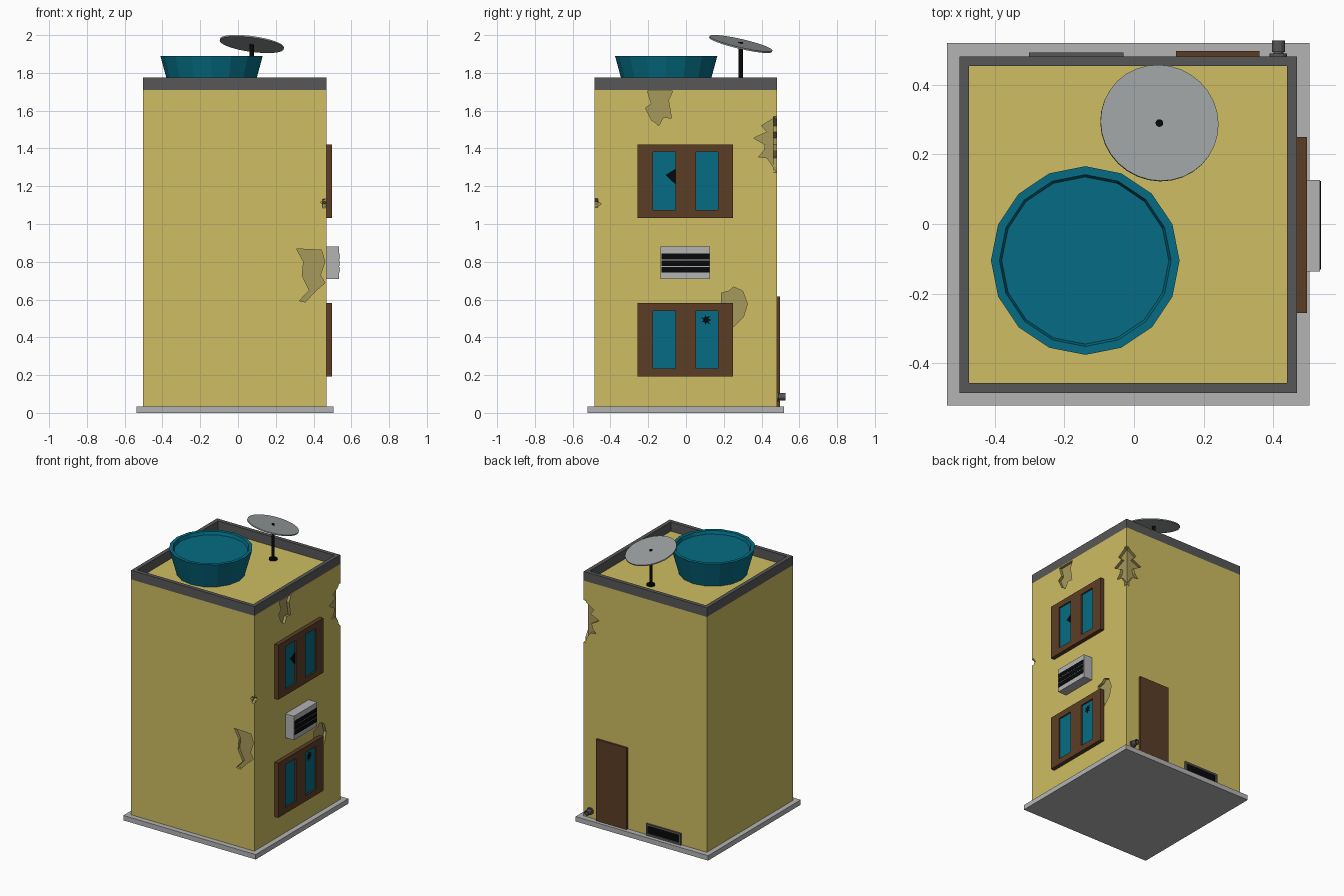
import bpy, bmesh, math
from mathutils import Vector

if "Cube" in bpy.data.objects:
    bpy.data.objects.remove(bpy.data.objects["Cube"])


def material(name, r, g, b):
    m = bpy.data.materials.new(name)
    m.diffuse_color = [(c / 255) ** 2.2 for c in (r, g, b)] + [1]
    m.use_nodes = True
    m.node_tree.nodes["Principled BSDF"].inputs["Base Color"].default_value = m.diffuse_color
    return m


YELLOW = material("plaster", 205, 188, 98)
WORN = material("worn_plaster", 165, 152, 92)
BROWN = material("wood", 92, 64, 42)
TEAL = material("teal", 14, 108, 130)
DARK = material("dark_grey", 88, 88, 88)
LIGHT = material("light_grey", 178, 178, 178)
DISH = material("dish_grey", 155, 160, 160)
BLACK = material("black", 15, 17, 18)


def finish(name, bm, mat):
    bmesh.ops.recalc_face_normals(bm, faces=bm.faces[:])
    me = bpy.data.meshes.new(name)
    bm.to_mesh(me)
    bm.free()
    me.materials.append(mat)
    ob = bpy.data.objects.new(name, me)
    bpy.context.collection.objects.link(ob)
    return ob


def boxes(name, mat, *bounds):
    """One object from boxes given as (x0, x1, y0, y1, z0, z1)."""
    bm = bmesh.new()
    for x0, x1, y0, y1, z0, z1 in bounds:
        for v in bmesh.ops.create_cube(bm, size=1)["verts"]:
            v.co = ((x0 + x1) / 2 + v.co.x * (x1 - x0),
                    (y0 + y1) / 2 + v.co.y * (y1 - y0),
                    (z0 + z1) / 2 + v.co.z * (z1 - z0))
    return finish(name, bm, mat)


def prism(name, mat, pts, axis, a, b):
    """Extrude an outline (u, z) along x or y from a to b."""
    bm = bmesh.new()
    place = (lambda u, z, d: (d, u, z)) if axis == "x" else (lambda u, z, d: (u, d, z))
    face = bm.faces.new([bm.verts.new(place(u, z, a)) for u, z in pts])
    new = bmesh.ops.extrude_face_region(bm, geom=[face])["geom"]
    offset = Vector(place(0, 0, b - a))
    bmesh.ops.translate(bm, vec=offset, verts=[g for g in new if isinstance(g, bmesh.types.BMVert)])
    return finish(name, bm, mat)


def lathe(name, mat, profile, sides, loc=(0, 0, 0), direction=(0, 0, 1)):
    """Revolve (radius, height) pairs around an axis, with end caps."""
    bm = bmesh.new()
    q = Vector((0, 0, 1)).rotation_difference(Vector(direction))
    rings = [[bm.verts.new(q @ Vector((r * math.cos(t), r * math.sin(t), h)) + Vector(loc))
              for t in (2 * math.pi * i / sides for i in range(sides))] for r, h in profile]
    for lo, hi in zip(rings, rings[1:]):
        for i in range(sides):
            j = (i + 1) % sides
            bm.faces.new((lo[i], lo[j], hi[j], hi[i]))
    bm.faces.new(rings[0])
    bm.faces.new(rings[-1])
    return finish(name, bm, mat)


# Main block
X0, X1, Y0, Y1, ROOF, TOP = -0.502, 0.468, -0.485, 0.482, 1.71, 1.775
boxes("base_slab", LIGHT, (-0.538, 0.505, -0.522, 0.52, 0, 0.035))
walls = boxes("walls", YELLOW, (X0, X1, Y0, Y1, 0.03, ROOF))
T = 0.028
boxes("roof_parapet", DARK,
      (X0, X1, Y0, Y0 + T, ROOF, TOP), (X0, X1, Y1 - T, Y1, ROOF, TOP),
      (X0, X0 + T, Y0 + T, Y1 - T, ROOF, TOP), (X1 - T, X1, Y0 + T, Y1 - T, ROOF, TOP))

# Chipped plaster patches cut into the walls
D = 0.02
corner = [(0.5, 1.60), (0.48, 1.57), (0.40, 1.52), (0.43, 1.487), (0.358, 1.455), (0.42, 1.42),
          (0.415, 1.39), (0.384, 1.355), (0.43, 1.35), (0.48, 1.275), (0.5, 1.26)]
under_roof = [(-0.204, 1.704), (-0.07, 1.704), (-0.093, 1.656), (-0.077, 1.56), (-0.119, 1.566),
              (-0.145, 1.52), (-0.167, 1.54), (-0.183, 1.55), (-0.214, 1.614), (-0.183, 1.635)]
by_window = [(0.188, 0.635), (0.23, 0.645), (0.251, 0.667), (0.30, 0.645), (0.325, 0.577),
             (0.304, 0.508), (0.251, 0.455), (0.22, 0.52), (0.188, 0.545)]
front_patch = [(0.31, 0.868), (0.442, 0.862), (0.46, 0.80), (0.436, 0.73), (0.46, 0.688), (0.41, 0.645),
               (0.357, 0.587), (0.325, 0.593), (0.378, 0.65), (0.34, 0.725), (0.347, 0.80)]
chips = [("x", corner, X1 - D, X1 + D),
         ("y", [(u - 0.014, z) for u, z in corner], Y1 - D, Y1 + D),
         ("x", under_roof, X1 - D, X1 + D),
         ("x", by_window, X1 - D, X1 + D),
         ("y", front_patch, Y0 + D, Y0 - D),
         ("x", [(-0.5, 1.142), (-0.447, 1.106), (-0.5, 1.078)], X1 - D, X1 + D),
         ("y", [(0.48, 1.142), (0.436, 1.116), (0.48, 1.078)], Y0 + D, Y0 - D)]
for axis, pts, a, b in chips:
    cutter = prism("chip_cutter", WORN, pts, axis, a, b)
    cutter.hide_render = True
    mod = walls.modifiers.new("chip", "BOOLEAN")
    mod.operation, mod.solver, mod.object = "DIFFERENCE", "EXACT", cutter
    mod.material_mode = "TRANSFER"
    bpy.context.view_layer.objects.active = walls
    bpy.ops.object.modifier_apply(modifier=mod.name)
    bpy.data.objects.remove(cutter)

# Windows on the right side
for label, z0, z1 in (("lower", 0.193, 0.582), ("upper", 1.033, 1.422)):
    x1, s = 0.497, 0.042
    posts = [(X1, x1, a, b, z0 + s, z1 - s) for a, b in
             ((-0.256, -0.174), (-0.056, 0.052), (0.17, 0.25))]
    boxes(label + "_window_frame", BROWN, *posts,
          (X1, x1, -0.256, 0.25, z0, z0 + s), (X1, x1, -0.256, 0.25, z1 - s, z1))
    boxes(label + "_window_panes", TEAL,
          *[(X1 - 0.005, 0.486, a, b, z0 + s, z1 - s) for a, b in ((-0.174, -0.056), (0.052, 0.17))])
prism("upper_glass_hole", BLACK, [(-0.108, 1.26), (-0.056, 1.292), (-0.056, 1.21)], "x", 0.48, 0.488)
star = [(0.107 + r * math.cos(i * math.pi / 7), 0.492 + r * math.sin(i * math.pi / 7))
        for i, r in enumerate([0.03, 0.013] * 7)]
prism("lower_glass_hole", BLACK, star, "x", 0.48, 0.488)

# Air conditioner
boxes("cooling_unit", LIGHT, (X1, 0.535, -0.136, 0.127, 0.71, 0.88))
boxes("cooling_unit_slats", BLACK,
      *[(0.52, 0.537, -0.131, 0.124, z, z + 0.03) for z in (0.743, 0.778, 0.813)])

# Back side: door, cellar vent, pipe
boxes("back_door", BROWN, (0.12, 0.36, Y1, 0.497, 0.035, 0.615))
vx0, vx1, vz0, vz1, t = -0.302, -0.03, 0.035, 0.118, 0.014
boxes("vent_frame", DARK,
      (vx0, vx1, Y1, 0.493, vz0, vz0 + t), (vx0, vx1, Y1, 0.493, vz1 - t, vz1),
      (vx0, vx0 + t, Y1, 0.493, vz0 + t, vz1 - t), (vx1 - t, vx1, Y1, 0.493, vz0 + t, vz1 - t))
boxes("vent_opening", BLACK, (vx0 + t, vx1 - t, Y1 - 0.005, 0.485, vz0 + t, vz1 - t))
lathe("drain_pipe", DARK, [(0.025, 0), (0.025, 0.008), (0.014, 0.008), (0.014, 0.012), (0.019, 0.012),
                           (0.019, 0.045), (0.013, 0.045), (0.013, 0.02)],
      12, (0.415, Y1, 0.085), (0, 1, 0))

# Roof tub
lathe("water_tub", TEAL, [(0.222, ROOF), (0.271, 1.89), (0.247, 1.89), (0.24, 1.868)], 16,
      (-0.14, -0.105, 0))

# Dish on its pole
lathe("dish_pole", BLACK, [(0.028, ROOF), (0.028, 1.72), (0.011, 1.72), (0.011, 1.963)], 16,
      (0.073, 0.29, 0))
lathe("dish", DISH, [(0.171, -0.004), (0.171, 0.004)], 32, (0.073, 0.29, 1.953), (0.136, 0.23, 1))
